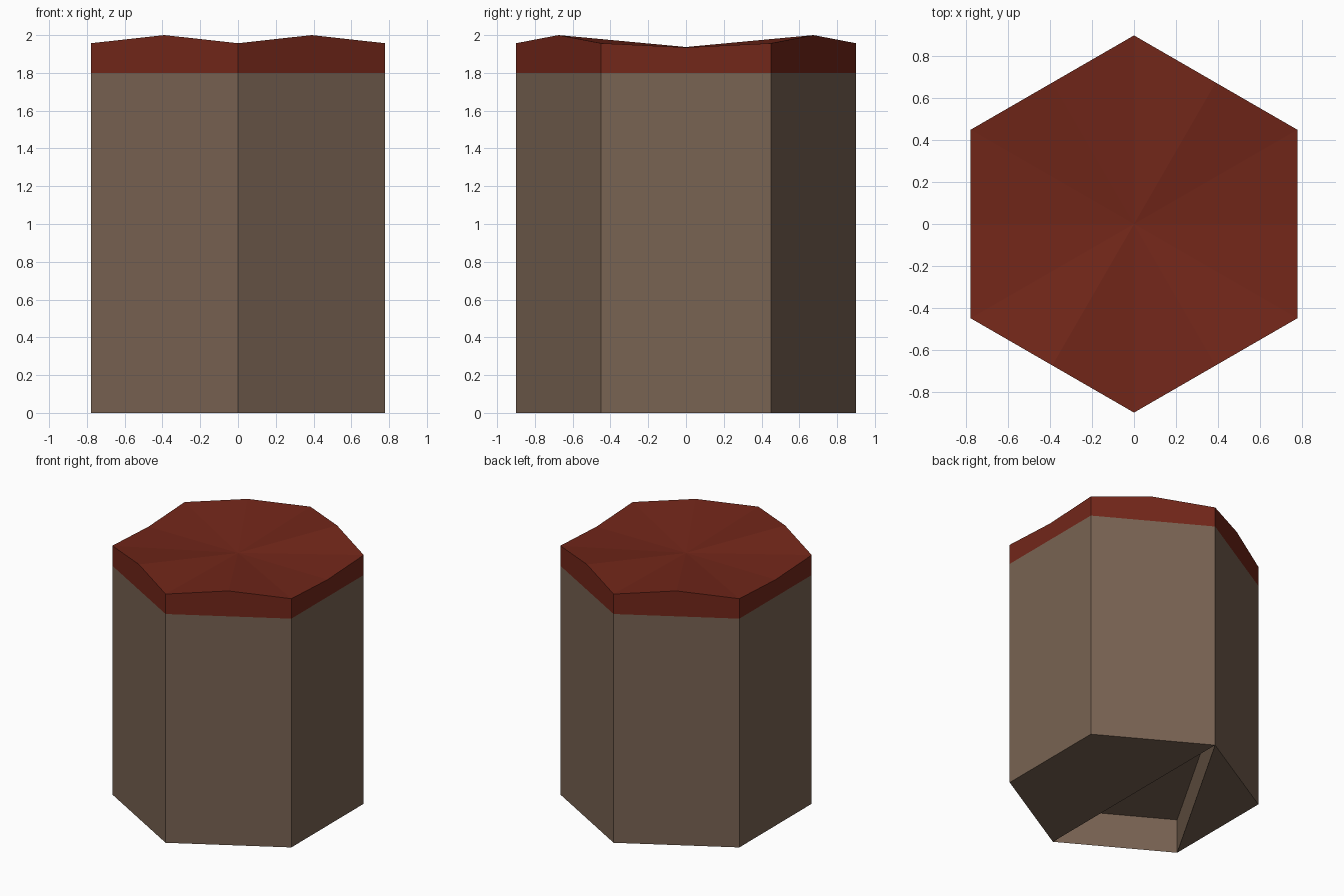
import bpy, bmesh
from math import cos, sin, radians

if "Cube" in bpy.data.objects:
    bpy.data.objects.remove(bpy.data.objects["Cube"])

R, BODY_TOP = 0.9, 1.8


def corner(i, z, r=R):
    a = radians(30 + 60 * i)
    return (r * cos(a), r * sin(a), z)


def finish(name, bm, color):
    bmesh.ops.remove_doubles(bm, verts=bm.verts[:], dist=1e-5)
    bmesh.ops.recalc_face_normals(bm, faces=bm.faces[:])
    mesh = bpy.data.meshes.new(name)
    bm.to_mesh(mesh)
    bm.free()
    mat = bpy.data.materials.new(name + "_colour")
    mat.diffuse_color = (*color, 1)
    mat.use_nodes = True
    mat.node_tree.nodes["Principled BSDF"].inputs["Base Color"].default_value = mat.diffuse_color
    mesh.materials.append(mat)
    ob = bpy.data.objects.new(name, mesh)
    bpy.context.collection.objects.link(ob)


def face(bm, *pts):
    bm.faces.new([bm.verts.new(p) for p in pts])


# Hexagonal column, with a shallow triangular pocket underneath
bm = bmesh.new()
for i in range(6):
    face(bm, corner(i, 0), corner(i + 1, 0), corner(i + 1, BODY_TOP), corner(i, BODY_TOP))
face(bm, *[corner(i, BODY_TOP) for i in range(6)])
for tri in ((5, 0, 1), (5, 1, 4), (1, 2, 3)):
    face(bm, *[corner(i, 0) for i in tri])
pocket, depth = (1, 3, 4), 0.27
inset = 0.999
for k in range(3):
    a, b = pocket[k], pocket[(k + 1) % 3]
    face(bm, corner(a, 0), corner(b, 0), corner(b, depth, R * inset), corner(a, depth, R * inset))
face(bm, *[corner(i, depth, R * inset) for i in pocket])
finish("column", bm, (0.19, 0.125, 0.085))

# Red cap: level corners, raised slanted-edge midpoints, low middle and sides
bm = bmesh.new()
low, high = [], []
for i in range(6):
    low.append(corner(i, BODY_TOP))
    high.append(corner(i, 1.957))
    p, q = corner(i, 0), corner(i + 1, 0)
    x, y = (p[0] + q[0]) / 2, (p[1] + q[1]) / 2
    low.append((x, y, BODY_TOP))
    high.append((x, y, 2.0 if abs(y) > 0.1 else 1.935))
for i in range(12):
    j = (i + 1) % 12
    face(bm, low[i], low[j], high[j], high[i])
    face(bm, high[i], high[j], (0, 0, 1.937))
face(bm, *low)
finish("cap", bm, (0.17, 0.02, 0.01))
